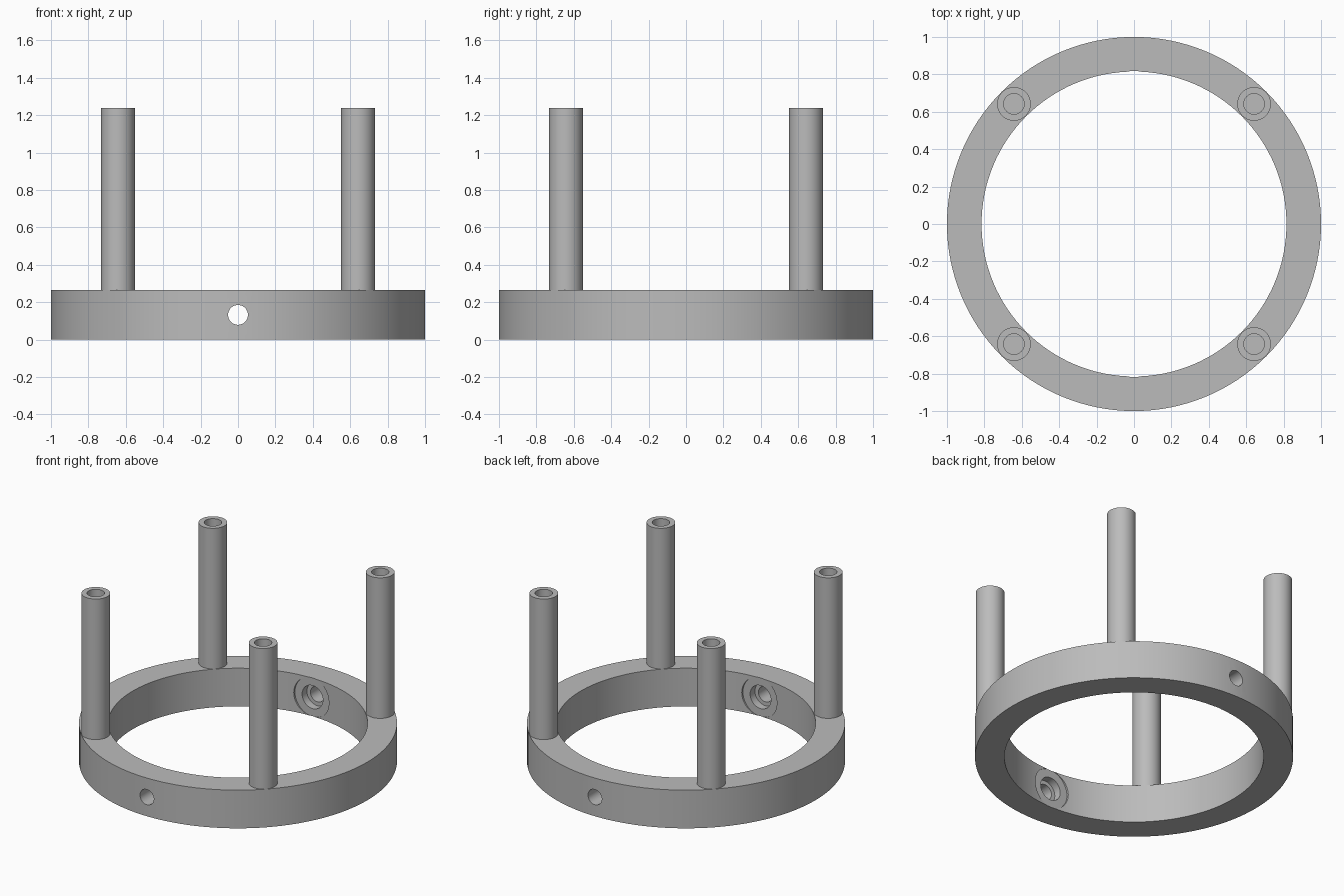
import bpy
import bmesh
from math import radians
from mathutils import Matrix, Vector

RING_H = 0.265
POST_POS = 0.642

cube = bpy.data.objects.get("Cube")
if cube:
    bpy.data.objects.remove(cube)

grey = bpy.data.materials.new("plain grey")
grey.use_nodes = True
colour = (0.50, 0.50, 0.50, 1)
grey.diffuse_color = colour
grey.node_tree.nodes["Principled BSDF"].inputs["Base Color"].default_value = colour


def lathe(name, profile, segments, closed=False):
    """Spin a (radius, height) profile around z."""
    bm = bmesh.new()
    verts = [bm.verts.new((r, 0, z)) for r, z in profile]
    edges = [bm.edges.new(pair) for pair in zip(verts, verts[1:])]
    if closed:
        edges.append(bm.edges.new((verts[-1], verts[0])))
    bmesh.ops.spin(bm, geom=verts + edges, cent=(0, 0, 0), axis=(0, 0, 1),
                   angle=radians(360), steps=segments, use_merge=True)
    bmesh.ops.remove_doubles(bm, verts=bm.verts, dist=1e-5)
    bmesh.ops.recalc_face_normals(bm, faces=bm.faces)
    mesh = bpy.data.meshes.new(name)
    bm.to_mesh(mesh)
    bm.free()
    mesh.materials.append(grey)
    obj = bpy.data.objects.new(name, mesh)
    bpy.context.collection.objects.link(obj)
    return obj


def activate(obj):
    bpy.ops.object.select_all(action='DESELECT')
    obj.select_set(True)
    bpy.context.view_layer.objects.active = obj


def smooth(obj):
    activate(obj)
    bpy.ops.object.shade_smooth_by_angle(angle=radians(30))


# Base ring
ring = lathe("base_ring", [(0.815, 0), (1, 0), (1, RING_H), (0.815, RING_H)], 128, True)

# Stepped screw holes: flat seat, counterbore and through hole, front and back
drill_profile = [(0, 0.7), (0.135, 0.7), (0.135, 0.817), (0.08, 0.817),
                 (0.08, 0.87), (0.053, 0.87), (0.053, 1.1), (0, 1.1)]
for side, angle in (("front", 90), ("back", -90)):
    drill = lathe(side + "_hole_cutter", drill_profile, 48)
    drill.data.transform(Matrix.Translation(Vector((0, 0, RING_H / 2)))
                         @ Matrix.Rotation(radians(angle), 4, 'X'))
    drill.hide_render = True
    cut = ring.modifiers.new(side + "_hole", 'BOOLEAN')
    cut.operation = 'DIFFERENCE'
    cut.solver = 'EXACT'
    cut.object = drill
    activate(ring)
    bpy.ops.object.modifier_apply(modifier=cut.name)
    bpy.data.objects.remove(drill)
smooth(ring)

# Four posts with blind holes in their tops
post_profile = [(0, 0.24), (0.09, 0.24), (0.09, 1.24), (0.055, 1.24), (0.055, 0.95), (0, 0.95)]
for y_name, y in (("front", -1), ("back", 1)):
    for x_name, x in (("right", -1), ("left", 1)):
        post = lathe(f"{y_name}_{x_name}_post", post_profile, 48)
        post.location = (x * POST_POS, y * POST_POS, 0)
        smooth(post)
